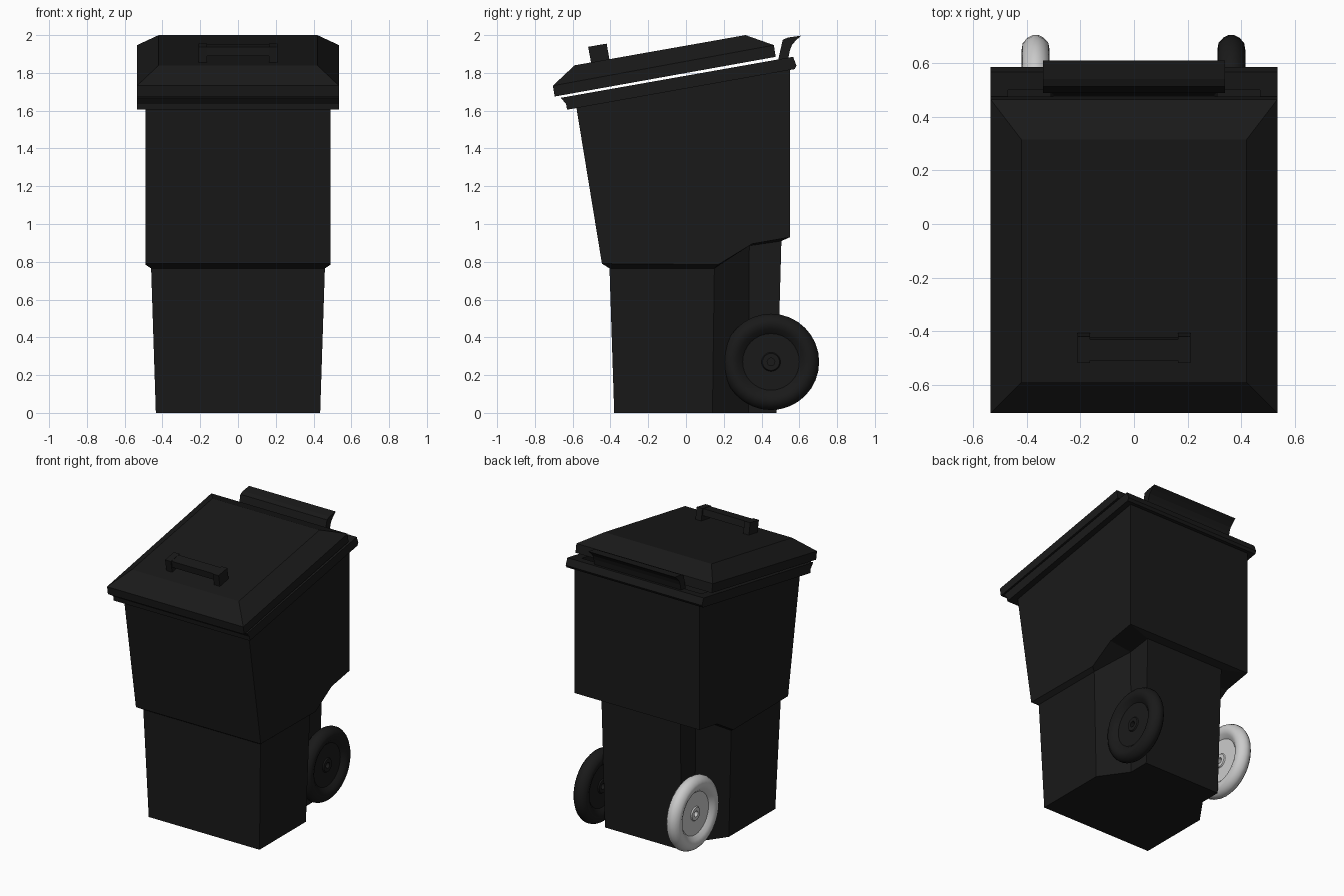
import bpy, bmesh, math
from mathutils import Matrix, Vector

if "Cube" in bpy.data.objects:
    bpy.data.objects.remove(bpy.data.objects["Cube"])

black = bpy.data.materials.new("black_plastic")
black.diffuse_color = (0.01, 0.01, 0.01, 1)
black.use_nodes = True
black.node_tree.nodes["Principled BSDF"].inputs["Base Color"].default_value = black.diffuse_color


def finish(name, bm, mat=black):
    bmesh.ops.recalc_face_normals(bm, faces=bm.faces)
    me = bpy.data.meshes.new(name)
    bm.to_mesh(me)
    bm.free()
    ob = bpy.data.objects.new(name, me)
    bpy.context.collection.objects.link(ob)
    if mat:
        me.materials.append(mat)
    return ob


def loft(name, half_rings, cap_end):
    """Skin rings given as right-hand halves (front to back), mirrored in x."""
    bm = bmesh.new()
    rings = []
    for half in half_rings:
        full = list(half) + [(-x, y, z) for x, y, z in reversed(half)]
        rings.append([bm.verts.new(p) for p in full])
    for a, b in zip(rings, rings[1:]):
        n = len(a)
        for i in range(n):
            j = (i + 1) % n
            bm.faces.new((a[i], a[j], b[j], b[i]))
    bm.faces.new(rings[0])
    if cap_end:
        bm.faces.new(rings[-1])
    return finish(name, bm)


def sloped(x, front, back):
    """Half ring on a tilted plane, front and back given as (y, z)."""
    out = []
    for t in (0, 0.62, 0.81, 1):
        out.append((x, front[0] + (back[0] - front[0]) * t,
                    front[1] + (back[1] - front[1]) * t))
    return out


def add_prism(bm, profile, x0, x1):
    """Extrude a (y, z) profile along x."""
    ends = [[bm.verts.new((x, y, z)) for y, z in profile] for x in (x0, x1)]
    n = len(profile)
    for i in range(n):
        j = (i + 1) % n
        bm.faces.new((ends[0][i], ends[0][j], ends[1][j], ends[1][i]))
    for e in ends:
        bm.faces.new(e)


# Bin body: narrow base with wheel recesses, stepped upper part and rim
loft("bin_body", [
    [(.435, -.38, 0), (.435, .14, 0), (.30, .33, 0), (.30, .48, 0)],
    [(.46, -.405, .765), (.46, .15, .765), (.31, .335, .885), (.31, .505, .91)],
    [(.49, -.445, .79), (.49, .17, .785), (.49, .35, .895), (.49, .55, .93)],
    sloped(.49, (-.58, 1.615), (.55, 1.82)),
    sloped(.535, (-.63, 1.605), (.575, 1.82)),
    sloped(.535, (-.635, 1.635), (.585, 1.838)),
    sloped(.535, (-.663, 1.668), (.567, 1.885)),
    sloped(.47, (-.56, 1.686), (.50, 1.873)),
    sloped(.47, (-.555, 1.60), (.51, 1.79)),
], False)

# Lid with bevelled top
loft("lid", [
    [(.535, -.695, 1.675), (.535, .475, 1.885)],
    [(.535, -.705, 1.732), (.535, .465, 1.947)],
    [(.42, -.59, 1.84), (.42, .315, 2.0)],
], True)

# Front lid handle: two posts joined by a bar
bm = bmesh.new()
for s in (-1, 1):
    add_prism(bm, [(-.50, 1.84), (-.518, 1.938), (-.42, 1.955), (-.403, 1.857)],
              s * .165, s * .21)
add_prism(bm, [(-.502, 1.89), (-.51, 1.937), (-.43, 1.951), (-.422, 1.905)],
          -.165, .165)
finish("lid_handle", bm)

# Rear push handle: curved flap above the back rim
bm = bmesh.new()
add_prism(bm, [(.488, 1.865), (.495, 1.90), (.512, 1.975), (.54, 1.987),
               (.61, 1.997), (.585, 1.975), (.562, 1.95), (.55, 1.92),
               (.54, 1.87)], -.34, .34)
finish("rear_handle", bm)


# Wheels: lathed closed profile (radius, offset) with an open hub hole
half = [(.02, .028), (.045, .028), (.05, .02), (.15, .02), (.175, .042),
        (.20, .052), (.225, .048), (.245, .03), (.255, .01)]
profile = half + [(r, -w) for r, w in reversed(half)]


def wheel(name, x, mat):
    bm = bmesh.new()
    seg, n = 32, len(profile)
    rings = []
    for k in range(seg):
        a = 2 * math.pi * k / seg
        rings.append([bm.verts.new((x + w, .45 + r * math.cos(a),
                                    .27 + r * math.sin(a)))
                      for r, w in profile])
    for k in range(seg):
        a, b = rings[k], rings[(k + 1) % seg]
        for i in range(n):
            j = (i + 1) % n
            bm.faces.new((a[i], a[j], b[j], b[i]))
    ob = finish(name, bm, mat)
    bpy.context.view_layer.objects.active = ob
    bpy.ops.object.select_all(action='DESELECT')
    ob.select_set(True)
    bpy.ops.object.shade_smooth_by_angle(angle=math.radians(35))


wheel("right_wheel", .363, black)
wheel("left_wheel", -.367, None)
